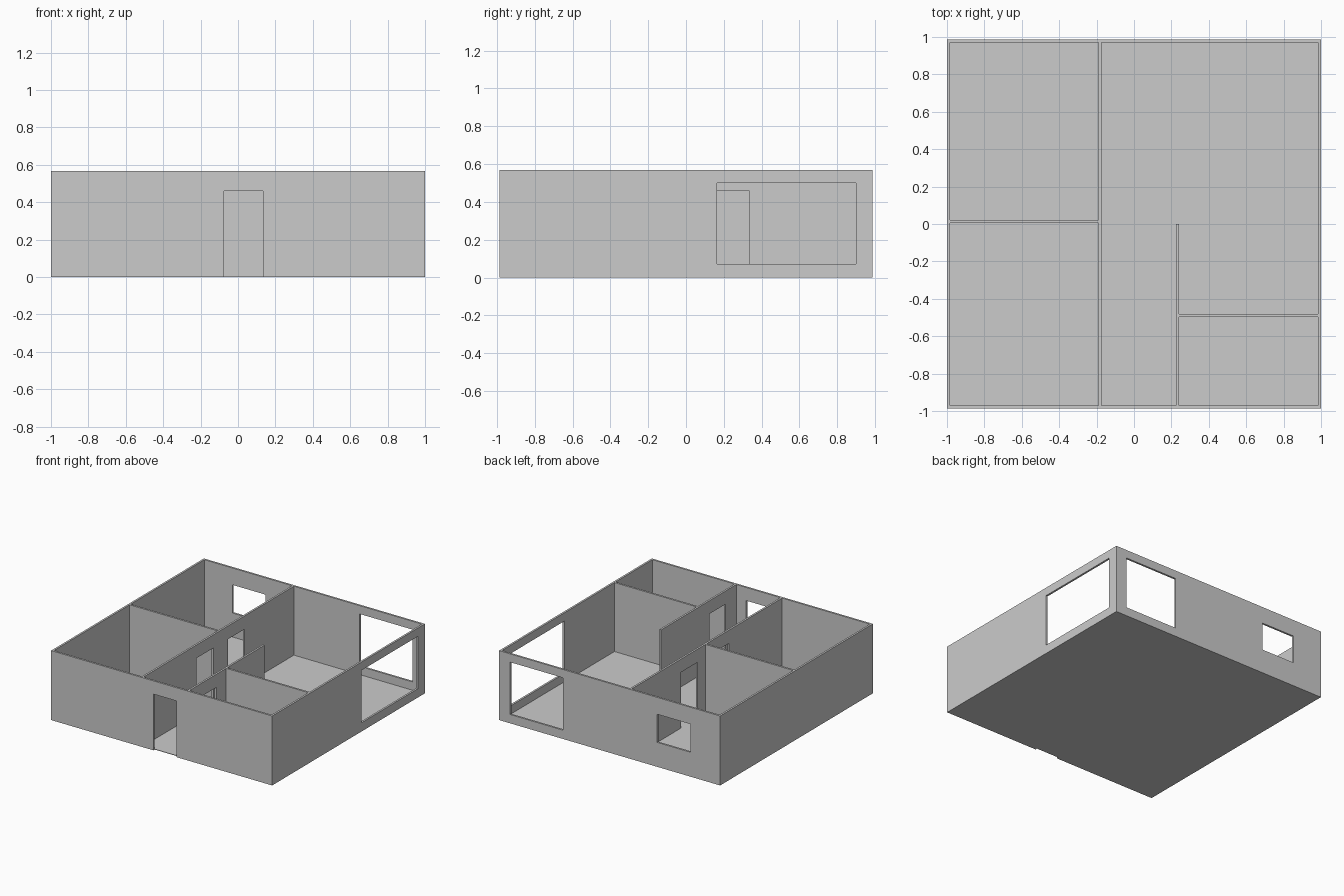
import bpy, bmesh

if "Cube" in bpy.data.objects:
    bpy.data.objects.remove(bpy.data.objects["Cube"])

X, Y, H = 1.0, 0.987, 0.568      # outer half sizes and wall height
T, FLOOR = 0.016, 0.004          # wall and floor thickness
IX, IY = X - T, Y - T            # inner faces of the outer walls
DOOR, TOP = 0.46, 0.8


def prism(name, pts, z0, z1):
    """Upright solid from a plan outline."""
    bm = bmesh.new()
    face = bm.faces.new([bm.verts.new((x, y, z0)) for x, y in pts])
    ext = bmesh.ops.extrude_face_region(bm, geom=[face])
    for v in ext["geom"]:
        if isinstance(v, bmesh.types.BMVert):
            v.co.z = z1
    bmesh.ops.recalc_face_normals(bm, faces=bm.faces)
    me = bpy.data.meshes.new(name)
    bm.to_mesh(me)
    bm.free()
    ob = bpy.data.objects.new(name, me)
    bpy.context.collection.objects.link(ob)
    return ob


def rect(x0, x1, y0, y1):
    return [(x0, y0), (x1, y0), (x1, y1), (x0, y1)]


house = prism("house_walls_and_floor", rect(-X, X, -Y, Y), 0, H)


def cut(name, pts, z0, z1):
    cutter = prism(name, pts, z0, z1)
    cutter.hide_render = True
    mod = house.modifiers.new(name, 'BOOLEAN')
    mod.operation, mod.solver, mod.object = 'DIFFERENCE', 'EXACT', cutter
    bpy.context.view_layer.objects.active = house
    bpy.ops.object.modifier_apply(modifier=mod.name)
    bpy.data.objects.remove(cutter)


# Rooms, hollowed out of the block
WL, WR = -0.190, -0.174          # long partition faces
PL, PR = 0.225, 0.241            # short partition faces
cut("back_left_room", rect(-IX, WL, 0.021, IY), FLOOR, TOP)
cut("front_left_room", rect(-IX, WL, -IY, 0.005), FLOOR, TOP)
cut("small_room", rect(PR, IX, -IY, -0.497), FLOOR, TOP)
cut("hall_and_living_room",
    [(WR, -IY), (PL, -IY), (PL, 0), (PR, 0), (PR, -0.481),
     (IX, -0.481), (IX, IY), (WR, IY)], FLOOR, TOP)

# Doorways
cut("front_door", rect(-0.075, 0.135, -Y - 0.1, -IY), -0.1, DOOR)
for i, (x0, x1, y0, y1) in enumerate([(WL, WR, 0.12, 0.333),
                                      (WL, WR, -0.285, -0.07),
                                      (PL, PR, -0.835, -0.625)]):
    cut(f"inner_door_{i}", rect(x0 - 0.02, x1 + 0.02, y0, y1), FLOOR, DOOR)

# Windows
cut("right_window", rect(IX - 0.05, X + 0.1, 0.165, 0.90), 0.072, 0.50)
cut("back_large_window", rect(0.42, 0.90, IY - 0.05, Y + 0.1), 0.072, 0.50)
cut("back_small_window", rect(-0.73, -0.43, IY - 0.05, Y + 0.1), 0.20, 0.43)
